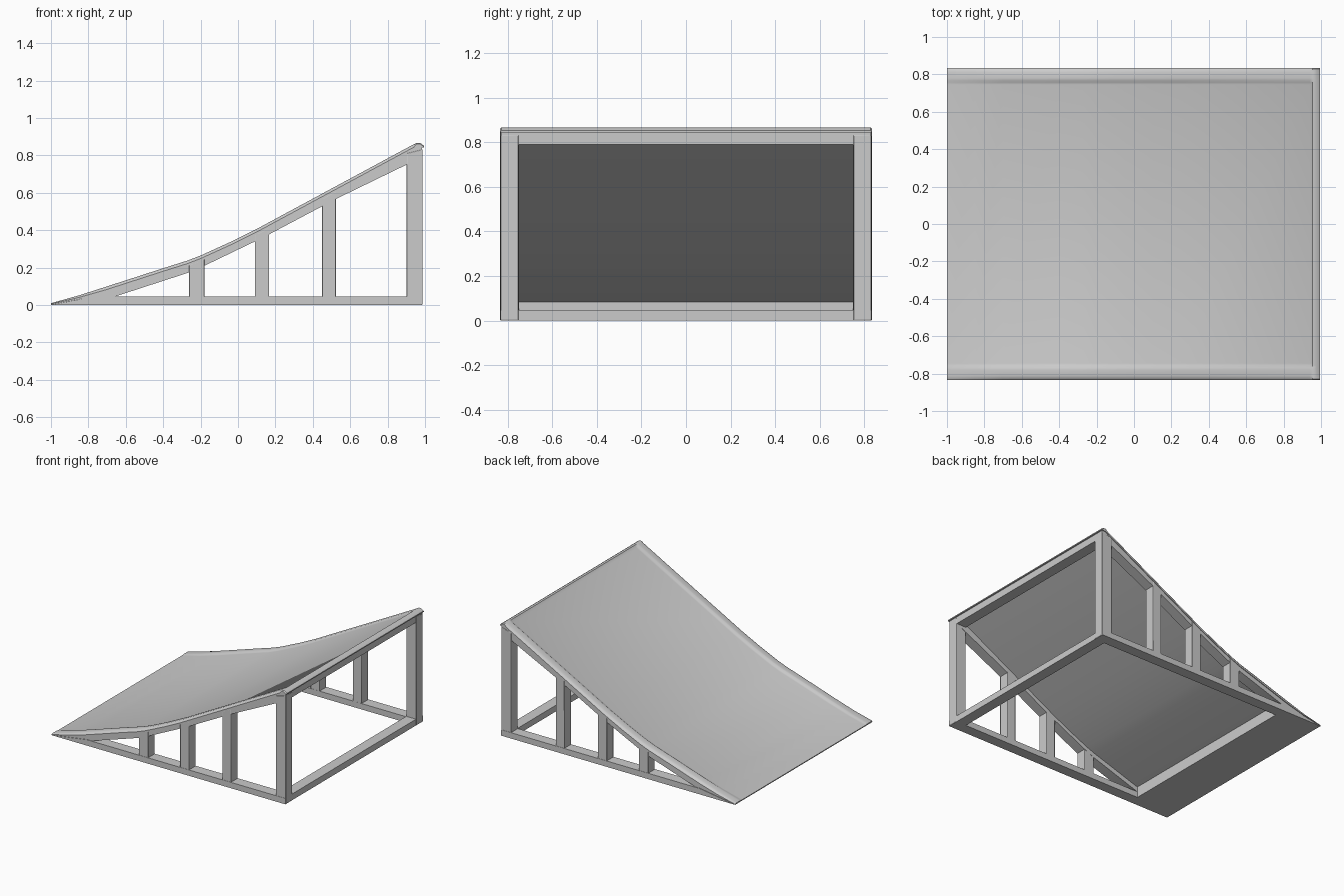
import bpy, bmesh

if "Cube" in bpy.data.objects:
    bpy.data.objects.remove(bpy.data.objects["Cube"])

# Ramp curve: top of the deck rim in x, z
CURVE = [(-1, 0.01), (-0.85, 0.052), (-0.7, 0.1), (-0.4, 0.197), (-0.27, 0.238),
         (-0.2, 0.265), (-0.05, 0.333), (0.1, 0.407), (0.25, 0.488), (0.94, 0.86)]


def top(x):
    for (x0, z0), (x1, z1) in zip(CURVE, CURVE[1:]):
        if x <= x1:
            break
    return z0 + (z1 - z0) * (x - x0) / (x1 - x0)


def finish(name, bm, bevel=0.0):
    bmesh.ops.recalc_face_normals(bm, faces=bm.faces)
    me = bpy.data.meshes.new(name)
    bm.to_mesh(me)
    bm.free()
    ob = bpy.data.objects.new(name, me)
    bpy.context.collection.objects.link(ob)
    if bevel:
        m = ob.modifiers.new("Bevel", 'BEVEL')
        m.width, m.segments = bevel, 2
    bpy.ops.object.select_all(action='DESELECT')
    bpy.context.view_layer.objects.active = ob
    ob.select_set(True)
    bpy.ops.object.shade_smooth_by_angle(angle=0.6)
    return ob


def loft(name, rings, bevel=0.0):
    bm = bmesh.new()
    vs = [[bm.verts.new(p) for p in r] for r in rings]
    n = len(vs[0])
    for a, b in zip(vs, vs[1:]):
        for i in range(n):
            bm.faces.new((a[i], a[(i + 1) % n], b[(i + 1) % n], b[i]))
    bm.faces.new(vs[0])
    bm.faces.new(vs[-1])
    return finish(name, bm, bevel)


def prism(name, profile, y0, y1, bevel=0.0, mirror=False):
    ob = loft(name, [[(x, y, z) for x, z in profile] for y in (y0, y1)], bevel)
    if mirror:
        m = ob.modifiers.new("Mirror", 'MIRROR')
        m.use_axis = (False, True, False)
    return ob


# Deck: one cross-section with raised side rims, swept up the curve
half = [(0.745, -0.012), (0.757, -0.009), (0.768, -0.001), (0.78, 0),
        (0.812, 0), (0.828, -0.006), (0.835, -0.016), (0.835, -0.03)]
section = half + [(-y, d) for y, d in reversed(half)]
rings = []
for i, (x, z) in enumerate(CURVE):
    s = (0.25, 0.7)[i] if i < 2 else 1
    rings.append([(x, y, z + d * s) for y, d in section])
# Back lip, where the rims level out
for x, z, t in ((0.955, 0.867, 0.026), (0.975, 0.866, 0.024), (0.995, 0.852, 0.008)):
    rings.append([(x, y, z - (t if d < -0.02 else 0.006 if d < -0.014 else 0))
                  for y, d in section])
loft("ramp_deck", rings)

# Sloped side beams under the deck
lower = [(0.985, 0.79), (0.9, 0.75), (0.525, 0.568), (0.17, 0.38),
         (0.09, 0.34), (-0.18, 0.21), (-0.26, 0.175), (-0.66, 0.045), (-1, 0.0)]
upper = [(x, z - (0.008 if x < -0.9 else 0.022)) for x, z in CURVE] + [(0.985, 0.846)]
prism("side_beam", upper + lower, 0.75, 0.829, mirror=True)

# Bottom side rails
prism("bottom_rail", [(-1, 0), (0.985, 0), (0.985, 0.045), (-0.7, 0.045)],
      0.75, 0.833, mirror=True)

# Solid toe at the low end
prism("toe_block", [(-1, 0), (-0.66, 0), (-0.66, top(-0.66) - 0.03),
                    (-0.85, 0.03), (-1, 0.005)], -0.76, 0.76)

# Upright posts
for i, (x0, x1) in enumerate(((-0.262, -0.18), (0.09, 0.167), (0.45, 0.523), (0.902, 0.987))):
    prism(f"post_{i + 1}", [(x0, 0.002), (x1, 0.002), (x1, top(min(x1, 0.94)) - 0.028),
                            (x0, top(x0) - 0.028)],
          0.751, 0.831, bevel=0.003, mirror=True)

# Cross rails joining the back posts
prism("back_bottom_rail", [(0.902, 0), (0.985, 0), (0.985, 0.048), (0.902, 0.048)], -0.76, 0.76)
prism("back_top_rail", [(0.902, 0.79), (0.985, 0.79), (0.985, 0.846), (0.902, 0.815)], -0.76, 0.76)
